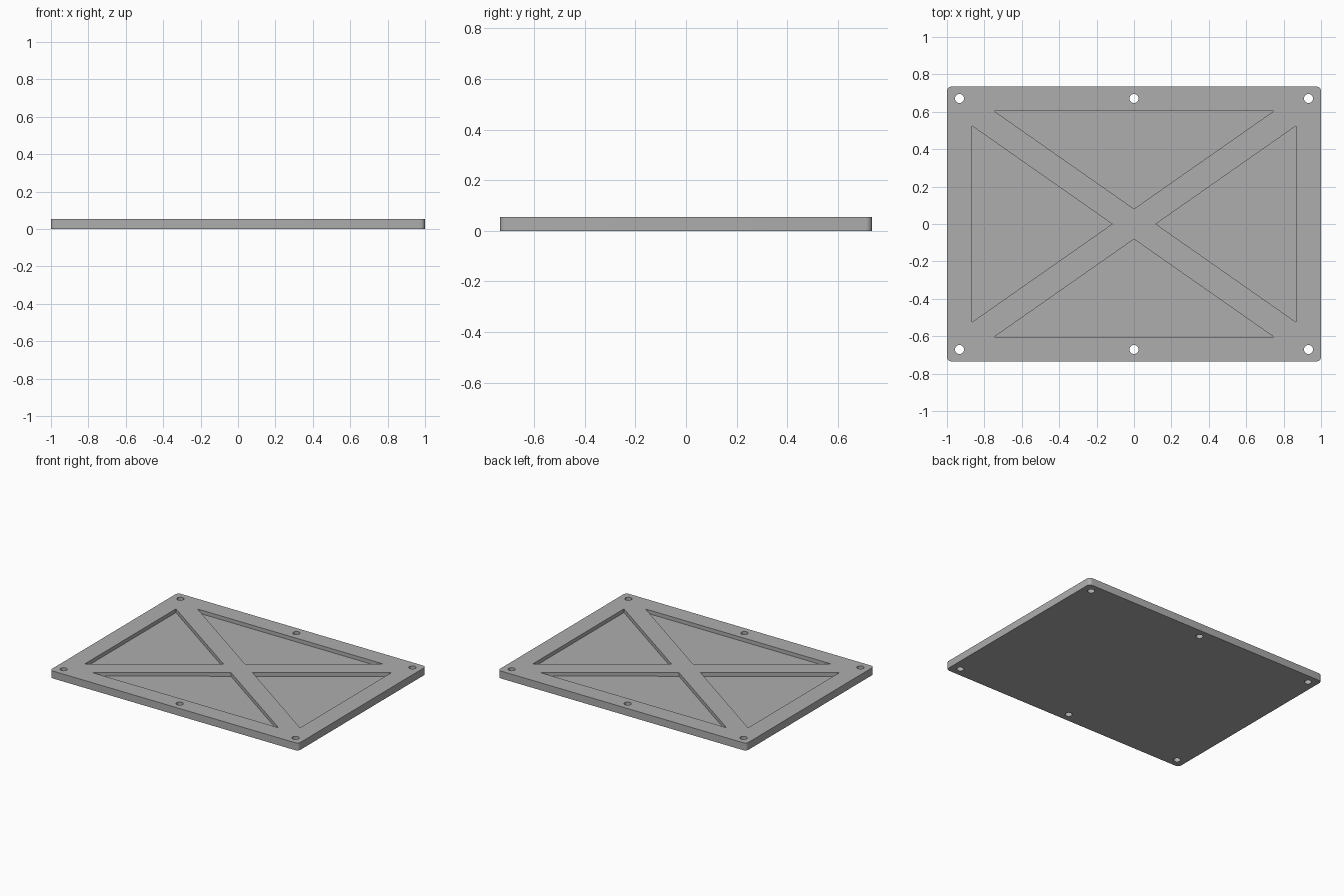
import bpy, bmesh
from math import radians

LENGTH, WIDTH, THICK = 2.0, 1.47, 0.054
POCKET_FLOOR = 0.027
CORNER_RADIUS = 0.025
HOLE_RADIUS = 0.024

cube = bpy.data.objects.get("Cube")
if cube:
    bpy.data.objects.remove(cube, do_unlink=True)

# Single grey material
grey = bpy.data.materials.new("plain_grey")
grey.use_nodes = True
colour = (0.42, 0.42, 0.42, 1)
grey.diffuse_color = colour
grey.node_tree.nodes["Principled BSDF"].inputs["Base Color"].default_value = colour


def make_object(name, bm):
    bmesh.ops.recalc_face_normals(bm, faces=bm.faces)
    mesh = bpy.data.meshes.new(name)
    bm.to_mesh(mesh)
    bm.free()
    mesh.materials.append(grey)
    obj = bpy.data.objects.new(name, mesh)
    bpy.context.collection.objects.link(obj)
    return obj


def add_prism(bm, outline, z0, z1):
    """Extrude a flat outline from z0 up to z1."""
    face = bm.faces.new([bm.verts.new((x, y, z0)) for x, y in outline])
    top = bmesh.ops.extrude_face_region(bm, geom=[face])["geom"]
    verts = [v for v in top if isinstance(v, bmesh.types.BMVert)]
    bmesh.ops.translate(bm, verts=verts, vec=(0, 0, z1 - z0))


# Plate with rounded upright corners
bm = bmesh.new()
hx, hy = LENGTH / 2, WIDTH / 2
add_prism(bm, [(-hx, -hy), (hx, -hy), (hx, hy), (-hx, hy)], 0, THICK)
uprights = [e for e in bm.edges if abs(e.verts[0].co.z - e.verts[1].co.z) > THICK / 2]
bmesh.ops.bevel(bm, geom=uprights, offset=CORNER_RADIUS, segments=6,
                profile=0.5, affect='EDGES')
plate = make_object("braced_plate", bm)

# Four triangular pockets that leave a diagonal cross brace
bm = bmesh.new()
for s in (-1, 1):
    add_prism(bm, [(s * 0.117, 0), (s * 0.867, 0.525), (s * 0.867, -0.525)],
              POCKET_FLOOR, THICK * 2)
    add_prism(bm, [(0, s * 0.081), (0.749, s * 0.605), (-0.749, s * 0.605)],
              POCKET_FLOOR, THICK * 2)
pockets = make_object("pocket_cutter", bm)

# Six through holes for screws
bm = bmesh.new()
for x in (-0.933, 0, 0.933):
    for y in (-0.671, 0.671):
        made = bmesh.ops.create_cone(bm, cap_ends=True, segments=32, depth=THICK * 4,
                                     radius1=HOLE_RADIUS, radius2=HOLE_RADIUS)
        bmesh.ops.translate(bm, verts=made["verts"], vec=(x, y, 0))
holes = make_object("screw_hole_cutter", bm)

# Cut the plate, then discard the cutters
bpy.ops.object.select_all(action='DESELECT')
bpy.context.view_layer.objects.active = plate
plate.select_set(True)
for cutter in (pockets, holes):
    cutter.hide_render = True
    mod = plate.modifiers.new(cutter.name, 'BOOLEAN')
    mod.operation = 'DIFFERENCE'
    mod.solver = 'EXACT'
    mod.object = cutter
    bpy.ops.object.modifier_apply(modifier=mod.name)
    bpy.data.objects.remove(cutter, do_unlink=True)

# Smooth round corners and holes, keep other edges crisp
bpy.ops.object.shade_smooth_by_angle(angle=radians(30))
